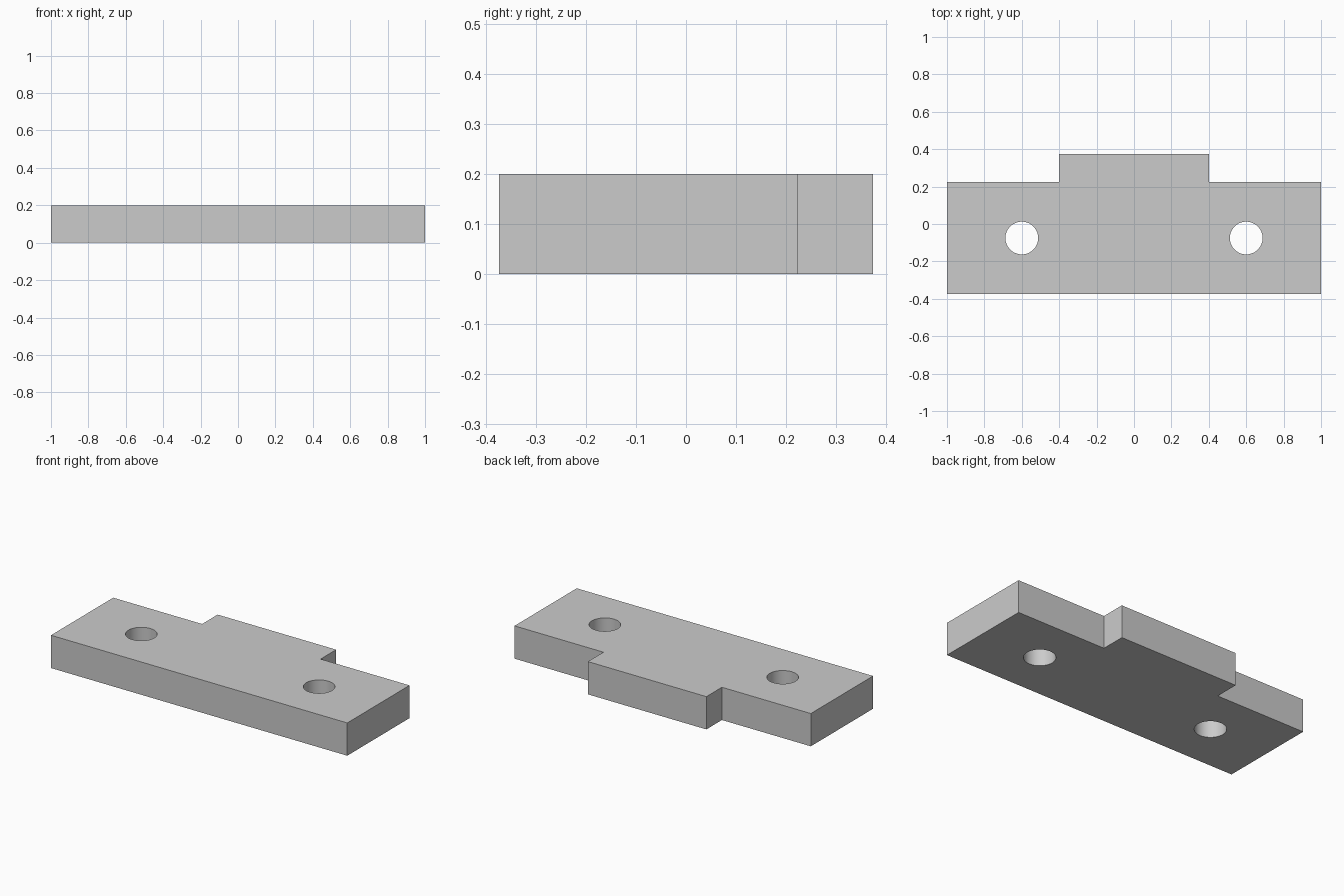
import bpy
import bmesh
from math import radians

default_cube = bpy.data.objects.get("Cube")
if default_cube:
    bpy.data.objects.remove(default_cube, do_unlink=True)

THICKNESS = 0.2
HOLE_RADIUS = 0.0875
HOLE_X, HOLE_Y = 0.6, -0.075

# Plain grey material
grey = bpy.data.materials.new("plain_grey")
grey.use_nodes = True
colour = (0.6, 0.6, 0.6, 1)
grey.diffuse_color = colour
grey.node_tree.nodes["Principled BSDF"].inputs["Base Color"].default_value = colour

# Plate outline: right half mirrored to the left, with a tab at the back
half = [(1, -0.375), (1, 0.225), (0.4, 0.225), (0.4, 0.375)]
outline = half + [(-x, y) for x, y in reversed(half)]

bm = bmesh.new()
base = bm.faces.new([bm.verts.new((x, y, 0)) for x, y in outline])
extruded = bmesh.ops.extrude_face_region(bm, geom=[base])
top_verts = [g for g in extruded["geom"] if isinstance(g, bmesh.types.BMVert)]
bmesh.ops.translate(bm, verts=top_verts, vec=(0, 0, THICKNESS))
bmesh.ops.recalc_face_normals(bm, faces=bm.faces)
mesh = bpy.data.meshes.new("mounting_plate")
bm.to_mesh(mesh)
bm.free()
mesh.materials.append(grey)
plate = bpy.data.objects.new("mounting_plate", mesh)
bpy.context.collection.objects.link(plate)

# Two round through holes
cutters = []
for side, name in ((1, "left"), (-1, "right")):
    bpy.ops.mesh.primitive_cylinder_add(
        vertices=64, radius=HOLE_RADIUS, depth=THICKNESS * 2,
        location=(side * HOLE_X, HOLE_Y, THICKNESS / 2))
    cutter = bpy.context.object
    cutter.name = name + "_hole_cutter"
    cutter.data.materials.append(grey)
    cutter.hide_render = True
    cutters.append(cutter)
    cut = plate.modifiers.new(name + "_hole", 'BOOLEAN')
    cut.operation = 'DIFFERENCE'
    cut.solver = 'EXACT'
    cut.object = cutter

# Apply the cuts and remove the cutters
bpy.ops.object.select_all(action='DESELECT')
plate.select_set(True)
bpy.context.view_layer.objects.active = plate
for cut in list(plate.modifiers):
    bpy.ops.object.modifier_apply(modifier=cut.name)
for cutter in cutters:
    bpy.data.objects.remove(cutter, do_unlink=True)

# Smooth hole walls, crisp plate edges
bpy.ops.object.shade_smooth_by_angle(angle=radians(30))
